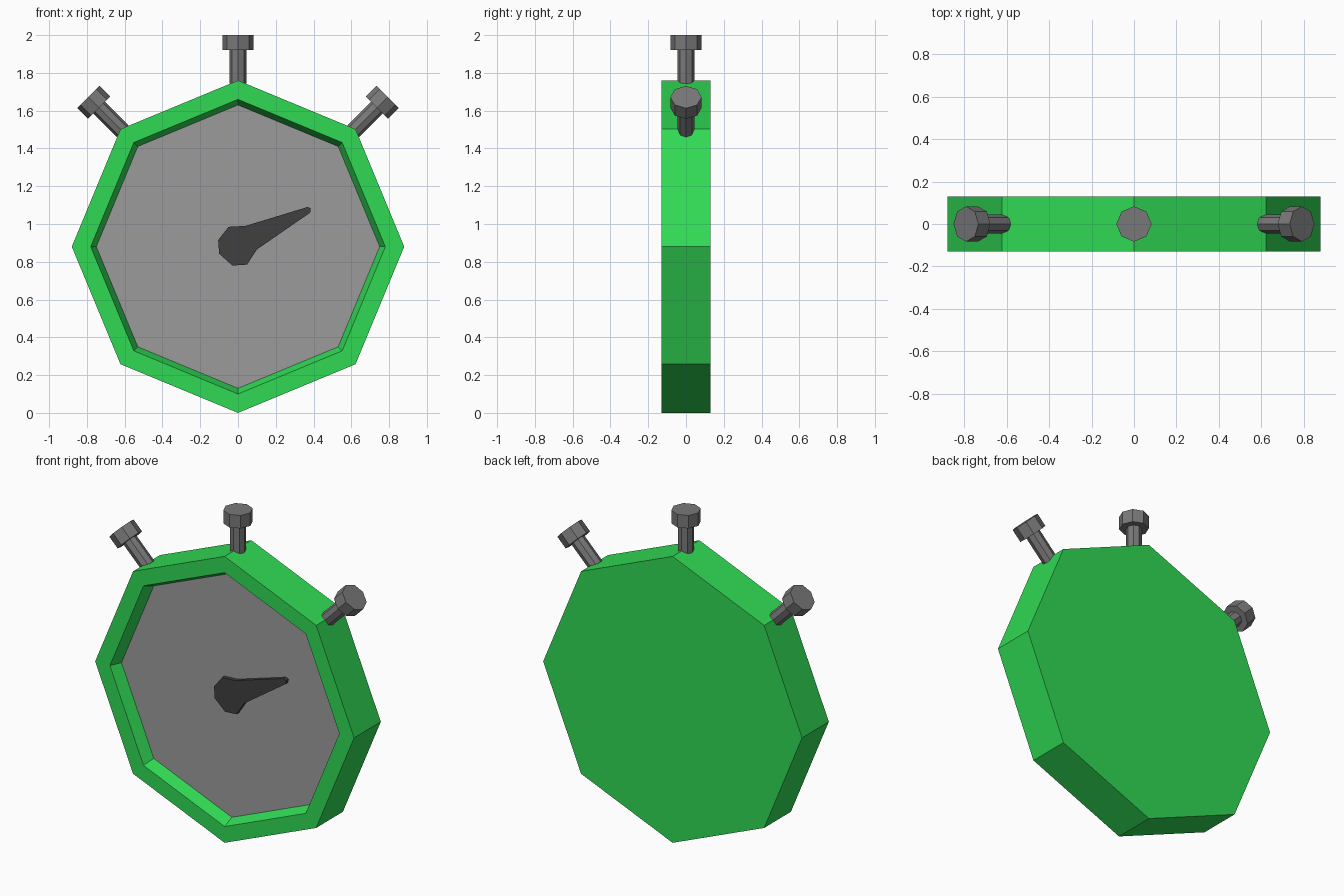
import bpy, bmesh, math
from mathutils import Matrix, Vector

if "Cube" in bpy.data.objects:
    bpy.data.objects.remove(bpy.data.objects["Cube"])

CZ = 0.88  # height of the dial centre


def material(name, rgb):
    m = bpy.data.materials.new(name)
    m.diffuse_color = (*rgb, 1)
    m.use_nodes = True
    m.node_tree.nodes["Principled BSDF"].inputs["Base Color"].default_value = m.diffuse_color
    return m


green = material("green", (0.03, 0.70, 0.09))
dial_grey = material("dial_grey", (0.33, 0.33, 0.33))
button_grey = material("button_grey", (0.19, 0.19, 0.19))
dark = material("dark", (0.05, 0.05, 0.05))


def finish(name, bm, mat):
    bmesh.ops.recalc_face_normals(bm, faces=bm.faces)
    me = bpy.data.meshes.new(name)
    bm.to_mesh(me)
    bm.free()
    me.materials.append(mat)
    ob = bpy.data.objects.new(name, me)
    bpy.context.collection.objects.link(ob)
    return ob


def octagon(bm, radius, y):
    return [bm.verts.new((radius * math.cos(i * math.pi / 4), y,
                          CZ + radius * math.sin(i * math.pi / 4))) for i in range(8)]


def bridge(bm, a, b):
    n = len(a)
    for i in range(n):
        bm.faces.new((a[i], a[(i + 1) % n], b[(i + 1) % n], b[i]))


# Case: closed back, outer wall, front rim, tapered inner wall and recess floor
bm = bmesh.new()
rings = [octagon(bm, r, y) for r, y in
         ((0.88, 0.13), (0.88, -0.13), (0.78, -0.13), (0.75, -0.06))]
for a, b in zip(rings, rings[1:]):
    bridge(bm, a, b)
bm.faces.new(rings[0])
case = finish("case", bm, green)
# Dial: floor of the recess, closing the case
bm = bmesh.new()
face = bm.faces.new(octagon(bm, 0.75, -0.06))
dial = finish("dial", bm, dial_grey)
if dial.data.polygons[0].normal.y > 0:
    dial.data.flip_normals()

# Pointer: teardrop outline extruded off the dial
outline = [(-.105, .915), (-.05, .985), (.04, .99), (.368, 1.09), (.385, 1.083),
           (.382, 1.06), (.10, .865), (.048, .785), (-.03, .78), (-.10, .843)]
bm = bmesh.new()
back = [bm.verts.new((x, -0.058, z)) for x, z in outline]
front = [bm.verts.new((x, -0.083, z)) for x, z in outline]
bridge(bm, back, front)
bm.faces.new(back)
bm.faces.new(front)
finish("pointer", bm, dark)


# Buttons: stem and cap, pointing outward from the dial centre
def button(name, angle):
    bm = bmesh.new()
    for r, lo, hi in ((0.044, 0.865, 1.05), (0.083, 1.04, 1.12)):
        bmesh.ops.create_cone(bm, cap_ends=True, segments=8, radius1=r, radius2=r,
                              depth=hi - lo, matrix=Matrix.Translation((0, 0, (lo + hi) / 2))
                              @ Matrix.Rotation(0, 4, 'Z'))
    bm.transform(Matrix.Translation(Vector((0, 0, CZ))) @ Matrix.Rotation(angle, 4, 'Y'))
    finish(name, bm, button_grey)


for name, deg in (("left_button", -45), ("top_button", 0), ("right_button", 45)):
    button(name, math.radians(deg))
